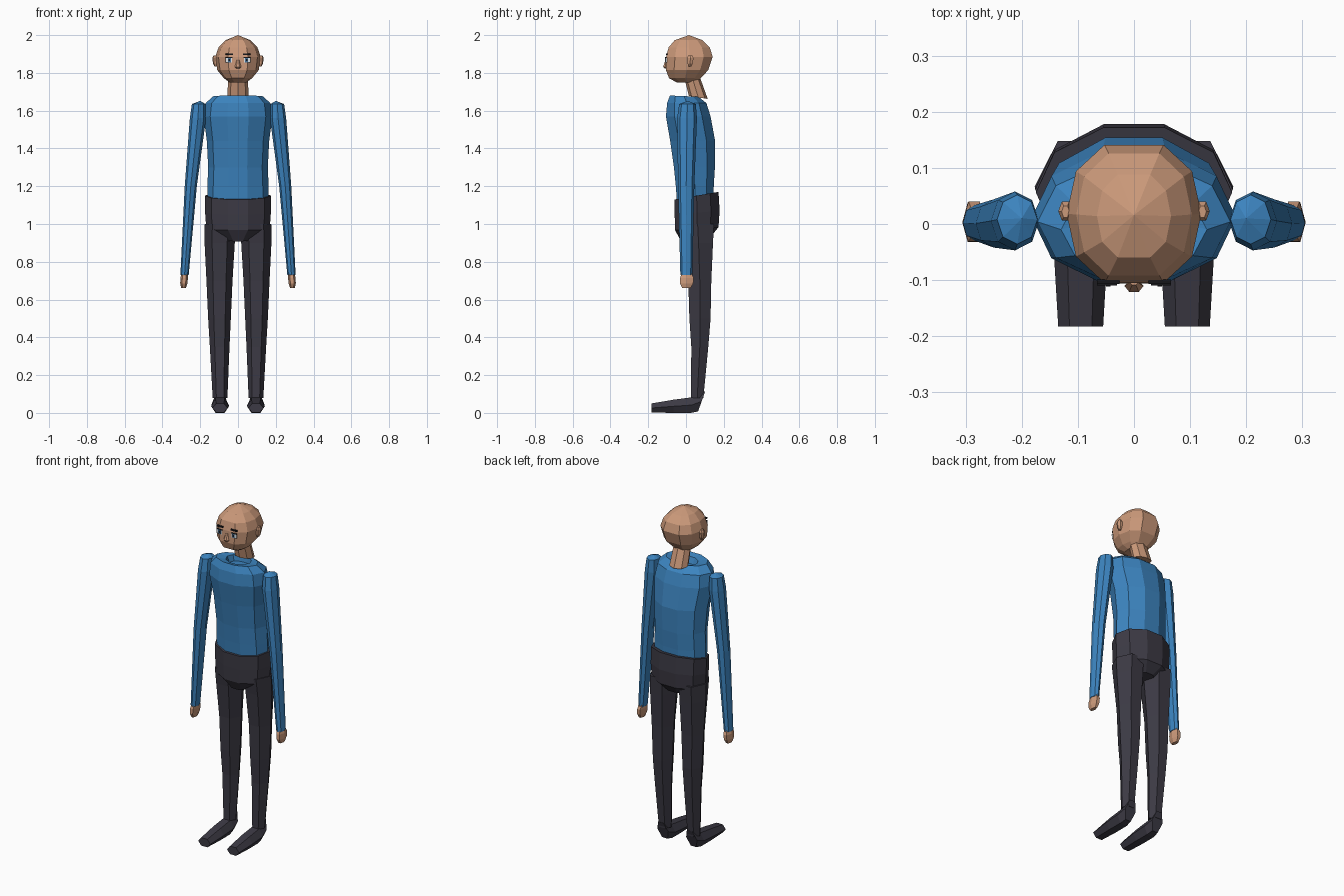
import bpy, bmesh, math


def material(name, rgb):
    m = bpy.data.materials.new(name)
    m.diffuse_color = (*rgb, 1)
    return m


SKIN = material("skin", (0.60, 0.32, 0.195))
BLUE = material("blue shirt", (0.045, 0.23, 0.52))
DARK = material("dark trousers", (0.045, 0.042, 0.058))
WHITE = material("eye white", (0.75, 0.78, 0.8))
IRIS = material("iris blue", (0.06, 0.16, 0.30))
BLACK = material("black", (0.008, 0.008, 0.01))


def loft(name, rings, sides, mat, mirror=False, along_y=False, power=1.0):
    """Tube through rings (height, centre x, half width, front, back, tilt)."""
    bm = bmesh.new()
    angles = [2 * math.pi * i / sides for i in range(sides)]
    top = max(math.sin(a) for a in angles)
    loops = []
    for h, cx, rx, f, b, *tilt in rings:
        loop = []
        for a in angles:
            c, s = math.cos(a), math.sin(a) / top
            x = cx + rx * math.copysign(abs(c) ** power, c)
            d = (f + b) / 2 + s * (b - f) / 2
            z = h + s * (tilt[0] if tilt else 0)
            loop.append(bm.verts.new((x, z, d) if along_y else (x, d, z)))
        loops.append(loop)
    for lo, hi in zip(loops, loops[1:]):
        for i in range(sides):
            j = (i + 1) % sides
            bm.faces.new((lo[i], lo[j], hi[j], hi[i]))
    bm.faces.new(loops[0])
    bm.faces.new(loops[-1])
    bmesh.ops.remove_doubles(bm, verts=bm.verts, dist=0.0005)
    return finish(name, bm, mat, mirror)


def plate(name, x, y, z, w, h, mat, depth=0.008):
    bm = bmesh.new()
    bmesh.ops.create_cube(bm, size=1)
    for v in bm.verts:
        v.co = (x + v.co.x * w, y + v.co.y * depth, z + v.co.z * h)
    return finish(name, bm, mat, True)


def finish(name, bm, mat, mirror):
    bmesh.ops.recalc_face_normals(bm, faces=bm.faces)
    me = bpy.data.meshes.new(name)
    bm.to_mesh(me)
    bm.free()
    me.materials.append(mat)
    ob = bpy.data.objects.new(name, me)
    bpy.context.collection.objects.link(ob)
    if mirror:
        mod = ob.modifiers.new("mirror", 'MIRROR')
        mod.use_mirror_merge = False
    return ob


# Head and neck
loft("head", [
    (1.750, 0, 0.045, -0.050, 0.060), (1.772, 0, 0.075, -0.090, 0.078),
    (1.815, 0, 0.110, -0.106, 0.118), (1.885, 0, 0.120, -0.105, 0.141),
    (1.935, 0, 0.103, -0.092, 0.126), (1.973, 0, 0.066, -0.060, 0.088),
    (2.000, 0, 0.000, 0.016, 0.016)], 10, SKIN, power=0.7)
loft("neck", [(1.670, 0, 0.056, 0.015, 0.115, -0.008),
              (1.790, 0, 0.052, -0.015, 0.072, -0.008)], 8, SKIN)

# Face
loft("nose", [(1.822, 0, 0.010, -0.112, -0.100), (1.832, 0, 0.017, -0.121, -0.100),
              (1.868, 0, 0.007, -0.109, -0.100)], 6, SKIN)
loft("ear", [(1.835, 0.118, 0.007, 0.014, 0.028), (1.850, 0.120, 0.013, 0.008, 0.036),
             (1.880, 0.122, 0.013, 0.006, 0.040), (1.893, 0.122, 0.007, 0.012, 0.032)],
     6, SKIN, mirror=True)
plate("eye", 0.048, -0.104, 1.868, 0.034, 0.026, WHITE)
plate("iris", 0.046, -0.106, 1.868, 0.016, 0.024, IRIS)
plate("pupil", 0.046, -0.107, 1.868, 0.008, 0.012, BLACK)
plate("upper_lash", 0.048, -0.106, 1.881, 0.036, 0.004, BLACK)
plate("eyebrow", 0.046, -0.103, 1.898, 0.040, 0.009, BLACK)

# Shirt body with a sunken collar
loft("shirt_body", [
    (1.120, 0, 0.163, -0.048, 0.145), (1.200, 0, 0.162, -0.054, 0.147),
    (1.300, 0, 0.158, -0.064, 0.153), (1.440, 0, 0.165, -0.084, 0.154),
    (1.570, 0, 0.182, -0.106, 0.130), (1.640, 0, 0.172, -0.100, 0.108),
    (1.677, 0, 0.130, -0.085, 0.065, -0.003), (1.670, 0, 0.075, -0.050, 0.062),
    (1.635, 0, 0.065, -0.035, 0.055)], 10, BLUE)

# Sleeves and hands
loft("sleeve", [
    (0.730, 0.283, 0.022, -0.030, 0.034), (1.200, 0.250, 0.032, -0.042, 0.044),
    (1.560, 0.212, 0.043, -0.047, 0.058), (1.635, 0.208, 0.036, -0.036, 0.052),
    (1.652, 0.200, 0.000, 0.010, 0.010)], 8, BLUE, mirror=True)
loft("hand", [
    (0.660, 0.288, 0.012, -0.020, 0.024), (0.685, 0.287, 0.019, -0.032, 0.038),
    (0.715, 0.285, 0.020, -0.031, 0.040), (0.745, 0.281, 0.017, -0.022, 0.027)],
    6, SKIN, mirror=True)

# Trousers
loft("hips", [
    (0.920, 0, 0.078, -0.025, 0.130, 0.012), (0.975, 0, 0.168, -0.058, 0.172, 0.008),
    (1.060, 0, 0.174, -0.060, 0.178, 0.010), (1.150, 0, 0.175, -0.060, 0.172, 0.020)],
    10, DARK)
loft("leg", [
    (0.080, 0.095, 0.039, 0.027, 0.092), (0.350, 0.097, 0.052, 0.028, 0.118),
    (0.500, 0.098, 0.060, 0.018, 0.130), (0.700, 0.098, 0.069, 0.012, 0.134),
    (0.900, 0.097, 0.080, -0.010, 0.143), (1.000, 0.096, 0.080, -0.025, 0.148)],
    6, DARK, mirror=True)

# Shoes
loft("shoe", [
    (-0.183, 0.095, 0.040, 0.002, 0.050), (-0.065, 0.095, 0.047, 0.000, 0.070),
    (0.030, 0.095, 0.046, 0.000, 0.083, 0.005), (0.083, 0.095, 0.036, 0.008, 0.115, 0.019)],
    6, DARK, mirror=True, along_y=True)
